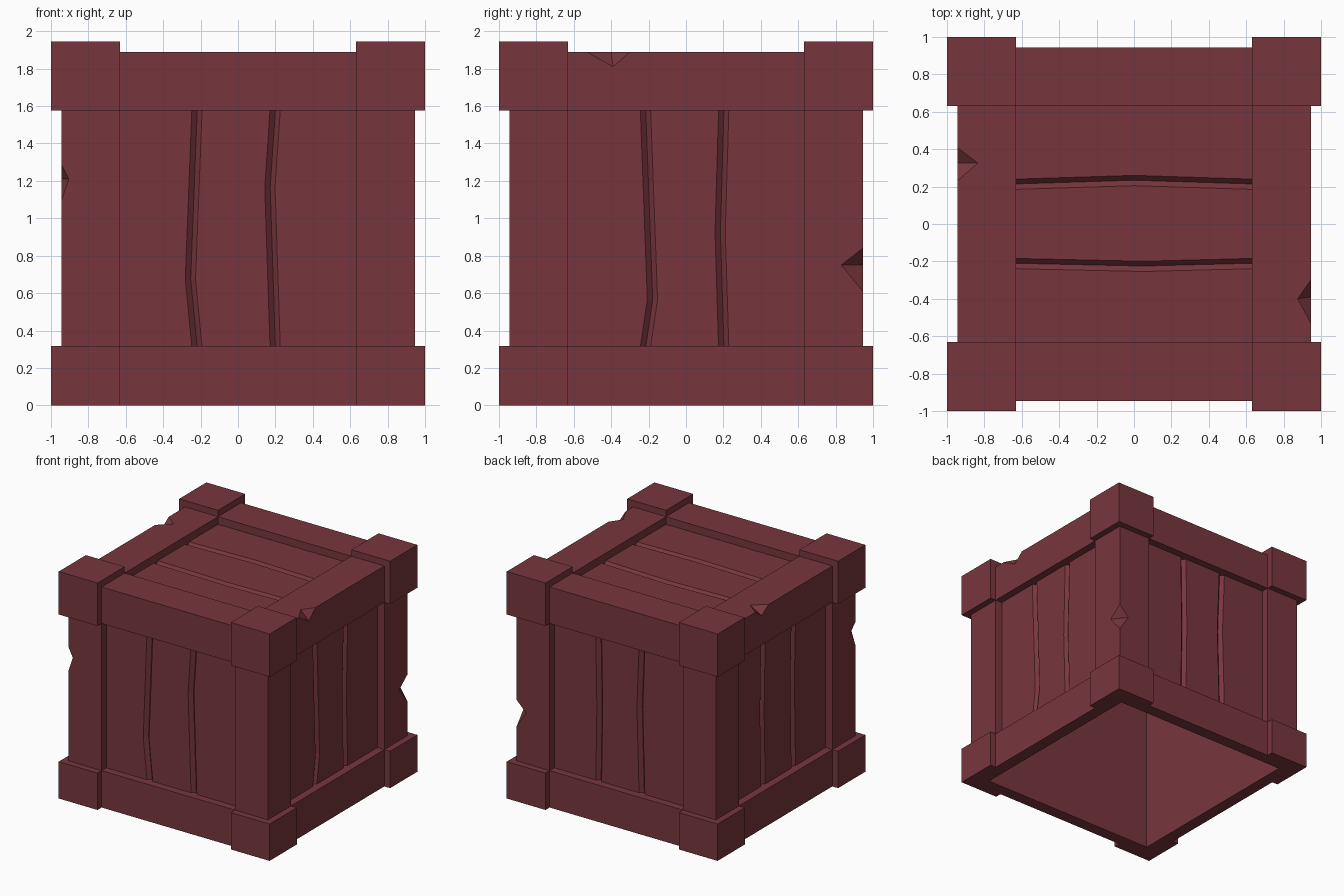
import bpy, bmesh
from mathutils import Vector

if "Cube" in bpy.data.objects:
    bpy.data.objects.remove(bpy.data.objects["Cube"])

wood = bpy.data.materials.new("dark red wood")
wood.diffuse_color = (0.185, 0.037, 0.046, 1)
wood.use_nodes = True
wood.node_tree.nodes["Principled BSDF"].inputs["Base Color"].default_value = wood.diffuse_color

IN, MID, OUT = 0.632, 0.945, 1.0      # frame inner edge, bar face, corner block face
HOLLOW, PANEL, GROOVE = 0.84, 0.88, 0.85
CZ = 0.945                            # height of the crate's centre
ZB, ZT = CZ - IN + 0.003, CZ + IN     # top of base frame, bottom of top frame
ZTOP = CZ + MID


def finish(bm, name, helper=False):
    bmesh.ops.recalc_face_normals(bm, faces=bm.faces)
    me = bpy.data.meshes.new(name)
    bm.to_mesh(me)
    bm.free()
    ob = bpy.data.objects.new(name, me)
    bpy.context.collection.objects.link(ob)
    me.materials.append(wood)
    if helper:
        ob.hide_render = True
        ob.hide_set(True)
    return ob


def box(name, xs, ys, zs, helper=False):
    bm = bmesh.new()
    bmesh.ops.create_cube(bm, size=1)
    for v in bm.verts:
        v.co = [(min(r) + max(r)) / 2 + c * (max(r) - min(r))
                for r, c in zip((xs, ys, zs), v.co)]
    return finish(bm, name, helper)


def cut(ob, cutter):
    mod = ob.modifiers.new("cut", 'BOOLEAN')
    mod.operation = 'DIFFERENCE'
    mod.solver = 'EXACT'
    mod.object = cutter


def chip(ob, a, b, p1, p2):
    """Wedge notch in an edge from a to b, whose ridge runs from p1 to p2."""
    a, b, p1, p2 = map(Vector, (a, b, p1, p2))
    m, d = (p1 + p2) / 2, p1 - p2
    bm = bmesh.new()
    for c in (m, 2 * a - m, 2 * b - m):
        bm.verts.new(c + d)
        bm.verts.new(c - d)
    bmesh.ops.convex_hull(bm, input=bm.verts)
    cut(ob, finish(bm, "chip_cutter", True))


# The crate is hollow and open below
hollow = box("hollow_cutter", (-HOLLOW, HOLLOW), (-HOLLOW, HOLLOW),
             (-1, CZ + HOLLOW), True)
parts = {}


def bar(name, *ranges):
    parts[name] = box(name, *ranges)
    cut(parts[name], hollow)


# Corner blocks and upright posts
for sx, side in ((-1, "left"), (1, "right")):
    for sy, end in ((-1, "front"), (1, "back")):
        blk = ((sx * IN, sx * OUT), (sy * IN, sy * OUT))
        bar(f"bottom_block_{end}_{side}", *blk, (0, ZB))
        bar(f"top_block_{end}_{side}", *blk, (ZT, CZ + OUT))
        bar(f"post_{end}_{side}", (sx * IN, sx * MID), (sy * IN, sy * MID), (ZB, ZT))

# Horizontal frame beams
for level, zs in (("bottom", (0, ZB)), ("top", (ZT, ZTOP))):
    for s, end, side in ((-1, "front", "left"), (1, "back", "right")):
        bar(f"{level}_beam_{end}", (-IN, IN), (s * IN, s * MID), zs)
        bar(f"{level}_beam_{side}", (s * IN, s * MID), (-IN, IN), zs)

# Chipped edges
M = MID
chip(parts["post_front_left"], (-M, -M, 1.29), (-M, -M, 1.09),
     (-M + 0.04, -M, 1.21), (-M, -M + 0.08, 1.21))
chip(parts["post_back_right"], (M, M, 0.84), (M, M, 0.61),
     (M, M - 0.115, 0.75), (M - 0.09, M, 0.75))
chip(parts["top_beam_right"], (M, -0.30, ZTOP), (M, -0.53, ZTOP),
     (M - 0.07, -0.40, ZTOP), (M, -0.39, ZTOP - 0.08))
chip(parts["top_beam_left"], (-M, 0.41, ZTOP), (-M, 0.23, ZTOP),
     (-M + 0.11, 0.325, ZTOP), (-M, 0.325, ZTOP - 0.06))


def panel(name, U, V, grooves):
    """Plank panel; each groove is (centre at ends, centre at kink, kink position)."""
    U, V = Vector(U), Vector(V)
    N = U.cross(V)
    centre = Vector((0, 0, CZ))
    rows = sorted({-IN, IN} | {g[2] for g in grooves})
    bm = bmesh.new()
    grid = []
    for v in rows:
        pts = [(-IN, PANEL)]
        for end, kink, kv in grooves:
            t = (IN - v) / (IN - kv) if v >= kv else (v + IN) / (kv + IN)
            c = end + (kink - end) * t
            pts += [(c - 0.029, PANEL), (c, GROOVE), (c + 0.026, PANEL)]
        pts.append((IN, PANEL))
        grid.append([bm.verts.new(centre + U * u + V * v + N * w) for u, w in pts])
    for r0, r1 in zip(grid, grid[1:]):
        for i in range(len(r0) - 1):
            bm.faces.new((r0[i], r0[i + 1], r1[i + 1], r1[i]))
    # thicken back to the flat inner wall
    ext = bmesh.ops.extrude_face_region(bm, geom=bm.faces[:], use_keep_orig=True)
    for e in ext["geom"]:
        if isinstance(e, bmesh.types.BMVert):
            e.co += N * (HOLLOW - (e.co - centre).dot(N))
    finish(bm, name)


# Plank panels with kinked grooves
Z = (0, 0, 1)
panel("front_planks", (1, 0, 0), Z, [(-0.218, -0.253, -0.27), (0.2, 0.172, 0.22)])
panel("right_planks", (0, 1, 0), Z, [(-0.215, -0.178, -0.38), (0.203, 0.184, -0.02)])
panel("back_planks", (-1, 0, 0), Z, [(-0.21, -0.2, 0.0), (0.2, 0.18, 0.1)])
panel("left_planks", (0, -1, 0), Z, [(-0.21, -0.225, 0.0), (0.2, 0.185, 0.1)])
panel("top_planks", (0, 1, 0), (-1, 0, 0), [(-0.21, -0.225, -0.05), (0.214, 0.234, 0.0)])
